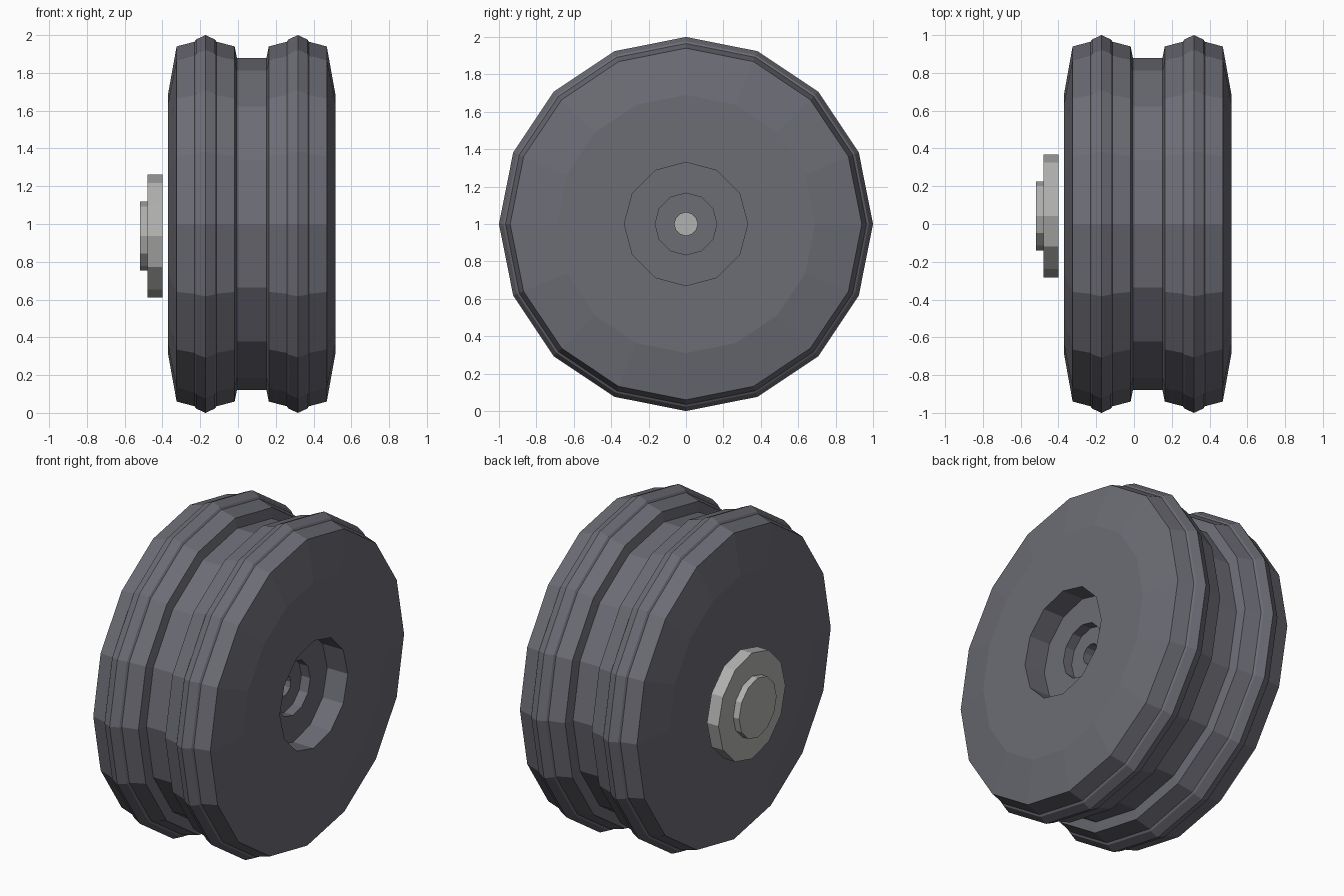
import bpy, bmesh
from math import sin, cos, tau

if "Cube" in bpy.data.objects:
    bpy.data.objects.remove(bpy.data.objects["Cube"], do_unlink=True)


def material(name, rgb):
    m = bpy.data.materials.new(name)
    m.use_nodes = True
    m.diffuse_color = (*rgb, 1)
    m.node_tree.nodes["Principled BSDF"].inputs["Base Color"].default_value = (*rgb, 1)
    return m


def lathe(name, profile, sides, mat, centre=(0, 0, 1)):
    """Closed solid turned round the x axis from (x, radius) pairs."""
    bm = bmesh.new()
    rings = [[bm.verts.new((x, r * sin(tau * i / sides), r * cos(tau * i / sides)))
              for i in range(sides)] for x, r in profile]
    for a, b in zip(rings, rings[1:]):
        for i in range(sides):
            j = (i + 1) % sides
            bm.faces.new((a[i], a[j], b[j], b[i]))
    bm.faces.new(rings[0])
    bm.faces.new(rings[-1])
    bmesh.ops.recalc_face_normals(bm, faces=bm.faces)
    mesh = bpy.data.meshes.new(name)
    bm.to_mesh(mesh)
    bm.free()
    mesh.materials.append(mat)
    ob = bpy.data.objects.new(name, mesh)
    ob.location = centre
    bpy.context.collection.objects.link(ob)
    return ob


rubber = material("dark slate", (0.15, 0.15, 0.178))
metal = material("light grey", (0.44, 0.44, 0.435))

# Twin-ridged wheel: half profile mirrored about its middle plane
MID = 0.0725
half = [(-0.37, 0.69), (-0.325, 0.94), (-0.23, 0.965), (-0.222, 0.977), (-0.172, 1.0),
        (-0.122, 0.977), (-0.114, 0.965), (-0.018, 0.94), (-0.006, 0.88)]
profile = half + [(2 * MID - x, r) for x, r in reversed(half)]
wheel = lathe("wheel", profile, 16, rubber)

# Stepped recess and axle bore
cutter = lathe("recess_cutter",
               [(-0.5, 0.062), (0.315, 0.062), (0.315, 0.165), (0.375, 0.165),
                (0.375, 0.33), (0.7, 0.33)], 12, rubber)
cutter.hide_render = True
cut = wheel.modifiers.new("recess", 'BOOLEAN')
cut.operation = 'DIFFERENCE'
cut.solver = 'EXACT'
cut.object = cutter
bpy.context.view_layer.objects.active = wheel
bpy.ops.object.modifier_apply(modifier=cut.name)
bpy.data.objects.remove(cutter, do_unlink=True)

# Stepped hub cap, set slightly off the wheel axis
lathe("hub_cap", [(-0.4, 0.325), (-0.478, 0.325), (-0.478, 0.182), (-0.518, 0.182)],
      12, metal, (0, 0.043, 0.936))
